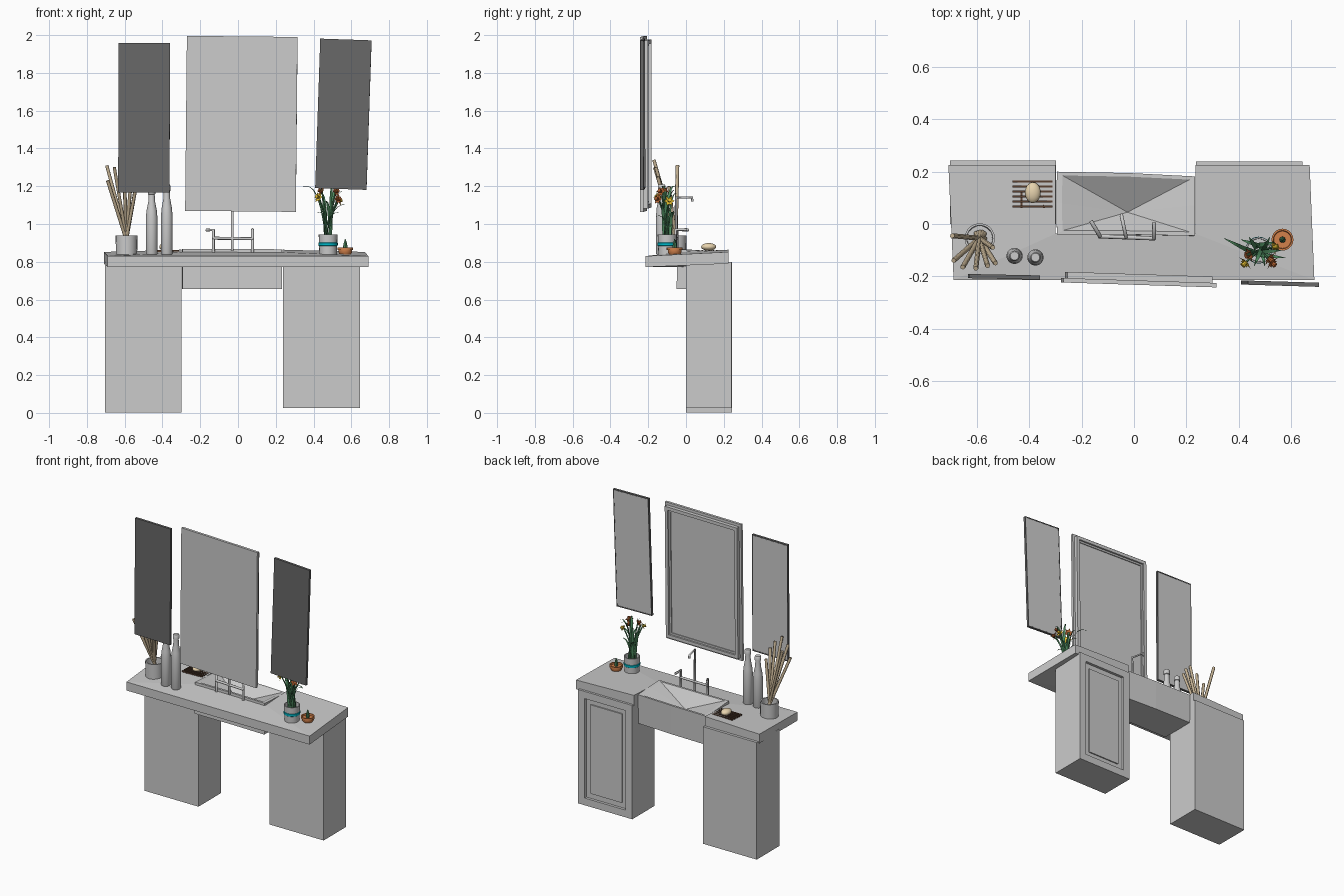
import bpy, bmesh, math, random
from mathutils import Vector, Matrix

if "Cube" in bpy.data.objects:
    bpy.data.objects.remove(bpy.data.objects["Cube"])

random.seed(4)

def mat(name, r, g, b):
    m = bpy.data.materials.new(name)
    m.diffuse_color = (r, g, b, 1)
    m.use_nodes = True
    m.node_tree.nodes["Principled BSDF"].inputs["Base Color"].default_value = m.diffuse_color
    return m

DARK = mat("dark_grey", .14, .14, .14)
REED = mat("reed", .55, .44, .29)
BROWN = mat("wood", .10, .05, .03)
SOAP = mat("soap", .80, .65, .42)
GREEN = mat("leaf", .08, .27, .12)
CYAN = mat("cyan", .0, .5, .6)
CLAY = mat("clay", .65, .22, .07)
YELLOW = mat("yellow", .75, .50, .03)
RUST = mat("rust", .45, .12, .03)

def finish(name, bm, m=None, smooth=False):
    bmesh.ops.recalc_face_normals(bm, faces=bm.faces)
    me = bpy.data.meshes.new(name)
    bm.to_mesh(me)
    bm.free()
    ob = bpy.data.objects.new(name, me)
    bpy.context.collection.objects.link(ob)
    if m:
        me.materials.append(m)
    if smooth:
        bpy.context.view_layer.objects.active = ob
        bpy.ops.object.select_all(action='DESELECT')
        ob.select_set(True)
        bpy.ops.object.shade_smooth_by_angle(angle=math.radians(40))
    return ob

def box_bm(x0, x1, y0, y1, z0, z1):
    bm = bmesh.new()
    bmesh.ops.create_cube(bm, size=1)
    for v in bm.verts:
        v.co = Vector(((x0 + x1) / 2 + v.co.x * (x1 - x0), (y0 + y1) / 2 + v.co.y * (y1 - y0),
                       (z0 + z1) / 2 + v.co.z * (z1 - z0)))
    return bm

def panel(bm, steps):
    # successive insets on the +y face: (thickness, depth)
    bm.normal_update()
    f = max(bm.faces, key=lambda f: f.normal.y)
    for t, d in steps:
        bmesh.ops.inset_region(bm, faces=[f], thickness=t, use_even_offset=True)
        if d:
            r = bmesh.ops.extrude_discrete_faces(bm, faces=[f])
            f = r['faces'][0]
            bmesh.ops.translate(bm, verts=f.verts, vec=(0, d, 0))

def lathe(name, x, y, profile, n=20, m=None):
    bm = bmesh.new()
    rings = [[bm.verts.new((x + r * math.cos(a * math.tau / n), y + r * math.sin(a * math.tau / n), z))
              for a in range(n)] for r, z in profile]
    for a, b in zip(rings, rings[1:]):
        for i in range(n):
            bm.faces.new((a[i], a[(i + 1) % n], b[(i + 1) % n], b[i]))
    bm.faces.new(rings[0])
    bm.faces.new(rings[-1])
    return finish(name, bm, m, True)

def tube(name, pts, r, m=None, n=2):
    cu = bpy.data.curves.new(name, 'CURVE')
    cu.dimensions = '3D'
    cu.bevel_depth, cu.bevel_resolution, cu.use_fill_caps = r, n, True
    s = cu.splines.new('POLY')
    s.points.add(len(pts) - 1)
    for p, c in zip(s.points, pts):
        p.co = (*c, 1)
    ob = bpy.data.objects.new(name, cu)
    bpy.context.collection.objects.link(ob)
    if m:
        cu.materials.append(m)
    return ob

# cabinets, one with a framed door facing +y
finish("left_cabinet", box_bm(-.703, -.298, 0, .243, .003, .80))
bm = box_bm(.237, .645, 0, .24, .025, .80)
panel(bm, [(.045, 0), (.004, -.018), (.03, 0), (.006, .008)])
finish("right_cabinet", bm)

# U-shaped counter, lower along the front edge
outline = [(-.69, -.215), (.69, -.215), (.672, .225), (.235, .225), (.235, -.037),
           (-.30, -.037), (-.30, .225), (-.71, .225)]
bm = bmesh.new()
low = [bm.verts.new((x, y, .772 + (.018 if y > 0 else 0))) for x, y in outline]
top = [bm.verts.new((x, y, .83 + .05 * (y + .215) + (.012 if abs(x) < .4 else 0))) for x, y in outline]
for vs in (low, top):
    for idx in ((0, 5, 6, 7), (0, 1, 4, 5), (1, 2, 3, 4)):
        bm.faces.new([vs[i] for i in idx])
for i in range(8):
    j = (i + 1) % 8
    bm.faces.new((low[i], low[j], top[j], top[i]))
finish("counter", bm)

# faceted sink: box with a bowl folded into its top
rim = [(-.295, -.04, .868), (-.03, -.04, .868), (.233, -.045, .866), (.234, .07, .86),
       (.234, .182, .853), (-.02, .195, .853), (-.295, .2, .853), (-.297, .08, .86)]
bm = bmesh.new()
base = [bm.verts.new((x, y - .005, .655)) for x, y, z in rim]
edge = [bm.verts.new(p) for p in rim]
inner = [bm.verts.new((-.03 + (x + .03) * .92, .08 + (y - .08) * .88, z)) for x, y, z in rim]
floor = bm.verts.new((-.025, .045, .77))
bm.faces.new(base)
for i in range(8):
    j = (i + 1) % 8
    bm.faces.new((base[i], base[j], edge[j], edge[i]))
    bm.faces.new((edge[i], edge[j], inner[j], inner[i]))
    bm.faces.new((inner[i], inner[j], floor))
finish("sink", bm)

# bridge tap
tube("tap_bridge", [(-.135, -.047, .925), (.08, -.055, .922)], .008)
tube("tap_spout", [(-.03, -.052, .86), (-.03, -.052, 1.14), (-.048, .032, 1.14), (-.048, .034, 1.12)], .007)
tube("tap_handle_left", [(-.13, -.047, .85), (-.13, -.047, .968), (-.165, .012, .968)], .008)
tube("tap_handle_right", [(.077, -.055, .85), (.077, -.055, .97), (.077, .005, .97)], .008)

# mirrors: flat backs with frames towards +y
def place(bm, loc, ry, rz):
    bm.transform(Matrix.Translation(loc) @ Matrix.Rotation(rz, 4, 'Z') @ Matrix.Rotation(ry, 4, 'Y'))

loc = (.018, -.222, 1.53)
bm = box_bm(-.293, .293, -.011, .006, -.463, .463)
place(bm, loc, .01, -.032)
finish("main_mirror_back", bm)
bm = box_bm(-.278, .278, .006, .03, -.445, .445)
panel(bm, [(.022, -.012), (.012, -.006)])
place(bm, loc, .01, -.032)
finish("main_mirror_frame", bm)
for side, loc, ry, rz in (("left", (-.497, -.202, 1.563), .004, -.02), ("right", (.558, -.228, 1.581), .034, -.03)):
    bm = box_bm(-.136, .136, -.008, .008, -.396, .396)
    panel(bm, [(.006, -.004)])
    place(bm, loc, ry, rz)
    finish(side + "_mirror_frame", bm, DARK)
    bm = box_bm(-.13, .13, .003, .007, -.389, .389)
    place(bm, loc, ry, rz)
    finish(side + "_mirror_glass", bm)

# vase with reeds
lathe("reed_vase", -.59, -.055, [(.056, .825), (.058, .94), (.05, .94), (.048, .85)])
reeds = [(-.695, -.045, 1.31), (-.69, -.14, 1.23), (-.655, -.165, 1.30), (-.605, -.17, 1.34),
         (-.56, -.16, 1.30), (-.53, -.15, 1.25), (-.54, -.09, 1.2)]
for i, t in enumerate(reeds):
    b = Vector((-.59 + (t[0] + .6) * -.2, -.045 + (t[1] + .1) * -.2, .855))
    tube(f"reed_{i}", [b, t], .0095, REED, 1)

# bottles
for i, (x, y, h) in enumerate(((-.457, -.122, .35), (-.377, -.128, .37))):
    prof = [(.028, 0), (.031, .02), (.031, .55), (.027, .67), (.018, .80), (.016, .91),
            (.02, .915), (.02, .985), (.016, 1)]
    lathe(f"bottle_{i}", x, y, [(r, .838 + z * h) for r, z in prof])

# slatted dish with soap
for i in range(6):
    y = .067 + i * .019
    finish(f"dish_slat_{i}", box_bm(-.465, -.312, y - .004, y + .004, .852, .862), BROWN)
for x in (-.43, -.345):
    finish("dish_rail", box_bm(x - .004, x + .004, .062, .167, .846, .855), BROWN)
bm = bmesh.new()
bmesh.ops.create_uvsphere(bm, u_segments=20, v_segments=12, radius=1,
                          matrix=Matrix.Translation((-.387, .12, .879)) @ Matrix.Diagonal((.03, .04, .02, 1)))
finish("soap", bm, SOAP, True)

# flower pot with a coloured band
PX, PY = .477, -.1
lathe("flower_pot", PX, PY, [(.046, .835), (.05, .945), (.044, .945), (.043, .915)])
lathe("pot_band", PX, PY, [(.0485, .883), (.051, .885), (.0515, .9), (.0495, .902)], 20, CYAN)

# arching strap leaves
def leaf(name, tip, w):
    a, c = Vector((PX + random.uniform(-.02, .02), PY + random.uniform(-.02, .02), .91)), Vector(tip)
    mid = Vector((a.x * .75 + c.x * .25, a.y * .75 + c.y * .25, max(a.z, c.z) + .03))
    side = Vector((c.y - a.y, a.x - c.x, 0)).normalized()
    bm = bmesh.new()
    prev = None
    for i in range(7):
        t = i / 6
        p = a * (1 - t) ** 2 + mid * (2 * t * (1 - t)) + c * t * t
        k = w * (1 - .9 * t ** 3)
        row = [bm.verts.new(p - side * k), bm.verts.new(p - Vector((0, 0, k * .4))), bm.verts.new(p + side * k)]
        if prev:
            for j in (0, 1):
                bm.faces.new((prev[j], prev[j + 1], row[j + 1], row[j]))
        prev = row
    finish(name, bm, GREEN, True)

tips = [(.345, -.055, 1.2), (.40, -.08, 1.13), (.43, -.12, 1.2), (.41, -.06, 1.06), (.50, -.13, 1.2), (.565, -.10, 1.17),
        (.58, -.13, 1.10), (.54, -.07, 1.06), (.46, -.16, 1.12), (.52, -.05, 1.18), (.44, -.05, 1.16), (.50, -.16, 1.04)]
for i, t in enumerate(tips):
    leaf(f"leaf_{i}", t, .009)

# flowers: petal ring on a stem with a small trumpet
def flower(i, pos, m):
    p = Vector(pos)
    tube(f"flower_stem_{i}", [(PX, PY, .91), (PX * .6 + p.x * .4, PY * .6 + p.y * .4, 1.05), p], .004, GREEN, 1)
    d = Vector((p.x - PX, p.y - PY, .02)).normalized()
    M = Matrix.Translation(p) @ d.to_track_quat('Z', 'Y').to_matrix().to_4x4()
    bm = bmesh.new()
    for k in range(6):
        R = M @ Matrix.Rotation(k * math.tau / 6, 4, 'Z')
        bm.faces.new([bm.verts.new(R @ Vector(q)) for q in ((0, 0, 0), (.014, -.009, .004), (.03, 0, .008), (.014, .009, .004))])
    bmesh.ops.create_cone(bm, segments=8, radius1=.006, radius2=.011, depth=.022, cap_ends=True,
                          matrix=M @ Matrix.Translation((0, 0, .011)))
    finish(f"flower_{i}", bm, m)

for i, (pos, m) in enumerate((((.43, -.145, 1.14), YELLOW), ((.525, -.145, 1.13), RUST),
                              ((.515, -.13, 1.17), RUST), ((.445, -.115, 1.17), RUST), ((.53, -.09, 1.12), YELLOW))):
    flower(i, pos, m)

# small clay pot with a sprout
lathe("clay_pot", .568, -.06, [(.026, .835), (.036, .85), (.036, .862), (.042, .862), (.042, .876),
                               (.035, .876), (.033, .866)], 20, CLAY)
lathe("sprout", .568, -.06, [(.009, .862), (.012, .88), (.008, .90), (.002, .92)], 8, GREEN)
